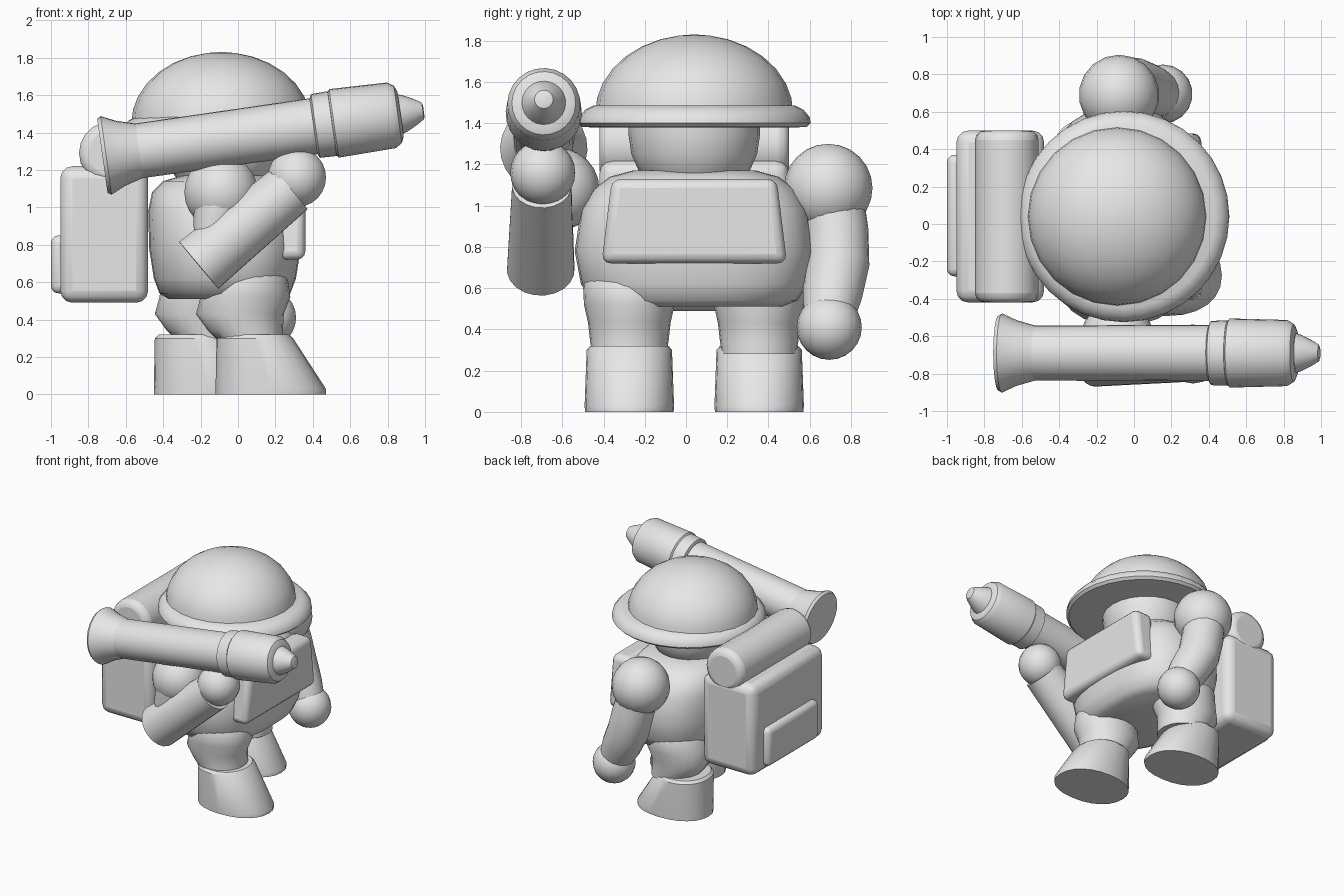
import bpy, bmesh
from math import sin, cos, pi, radians
from mathutils import Vector

cube = bpy.data.objects.get("Cube")
if cube:
    bpy.data.objects.remove(cube, do_unlink=True)

grey = bpy.data.materials.new("plain_grey")
grey.use_nodes = True
grey.diffuse_color = (0.8, 0.8, 0.8, 1)
grey.node_tree.nodes["Principled BSDF"].inputs["Base Color"].default_value = (0.8, 0.8, 0.8, 1)


def finish(name, bm, bevel=0, angle=35):
    """Turn a bmesh into a shaded object, optionally with rounded edges."""
    bmesh.ops.recalc_face_normals(bm, faces=bm.faces)
    mesh = bpy.data.meshes.new(name)
    bm.to_mesh(mesh)
    bm.free()
    mesh.materials.append(grey)
    ob = bpy.data.objects.new(name, mesh)
    bpy.context.collection.objects.link(ob)
    if bevel:
        mod = ob.modifiers.new("round", "BEVEL")
        mod.width, mod.segments = bevel, 3
        mod.limit_method = "ANGLE"
        mod.angle_limit = radians(40)
    bpy.ops.object.select_all(action="DESELECT")
    ob.select_set(True)
    bpy.context.view_layer.objects.active = ob
    bpy.ops.object.shade_smooth_by_angle(angle=radians(angle))
    return ob


def skin(bm, rings):
    """Bridge equal rings of points and cap both ends."""
    loops = [[bm.verts.new(p) for p in ring] for ring in rings]
    n = len(loops[0])
    for a, b in zip(loops, loops[1:]):
        for i in range(n):
            bm.faces.new((a[i], a[(i + 1) % n], b[(i + 1) % n], b[i]))
    bm.faces.new(loops[0])
    bm.faces.new(loops[-1])


def loft(name, layers, power=2, sides=24, bevel=0, angle=35):
    """Stack (z, cx, cy, rx, ry) superellipses."""
    def sp(v):
        return abs(v) ** (2 / power) * (1 if v >= 0 else -1)
    bm = bmesh.new()
    turn = [2 * pi * i / sides for i in range(sides)]
    skin(bm, [[(x + rx * sp(cos(t)), y + ry * sp(sin(t)), z) for t in turn]
              for z, x, y, rx, ry in layers])
    return finish(name, bm, bevel, angle)


def tube(name, points, radii, sides=20, bevel=0, angle=35):
    """Round tube through points, each with its own radius."""
    pts = [Vector(p) for p in points]
    bm, rings = bmesh.new(), []
    for i, p in enumerate(pts):
        d = (pts[min(i + 1, len(pts) - 1)] - pts[max(i - 1, 0)]).normalized()
        u = d.cross(Vector((0.3, 1, 0))).normalized()
        v = d.cross(u)
        rings.append([p + radii[i] * (u * cos(2 * pi * k / sides) + v * sin(2 * pi * k / sides))
                      for k in range(sides)])
    skin(bm, rings)
    return finish(name, bm, bevel, angle)


def ball(name, centre, r):
    bm = bmesh.new()
    bmesh.ops.create_uvsphere(bm, u_segments=18, v_segments=12, radius=r)
    bmesh.ops.translate(bm, vec=centre, verts=bm.verts)
    return finish(name, bm, angle=60)


def box(name, lo, hi, bevel, taper=0):
    """Rounded box; taper narrows its top in y."""
    bm = bmesh.new()
    bmesh.ops.create_cube(bm, size=1)
    for v in bm.verts:
        f = v.co + Vector((0.5, 0.5, 0.5))
        top = f.z > 0.5
        v.co = [a + (b - a) * t for a, b, t in zip(lo, hi, f)]
        if top:
            v.co.y += taper * (1 if f.y < 0.5 else -1)
    return finish(name, bm, bevel)


MID = 0.04  # body centre line in y

# Torso, head and chest pouch
loft("torso", [(0.51, -0.07, MID, 0.30, 0.43), (0.54, -0.07, MID, 0.35, 0.50),
               (0.62, -0.07, MID, 0.38, 0.55), (0.78, -0.07, MID, 0.405, 0.58),
               (0.98, -0.08, MID, 0.40, 0.55), (1.08, -0.09, MID, 0.37, 0.49),
               (1.14, -0.09, MID, 0.31, 0.41), (1.17, -0.08, MID, 0.22, 0.30)],
     power=2.7, sides=32, angle=50)
loft("head", [(1.12, -0.08, MID, 0.22, 0.22), (1.17, -0.08, MID, 0.26, 0.27),
              (1.25, -0.08, MID, 0.30, 0.305), (1.35, -0.08, MID, 0.315, 0.32),
              (1.45, -0.08, MID, 0.315, 0.32)], angle=50)
box("chest_pouch", (0.19, -0.41, 0.72), (0.36, 0.49, 1.13), 0.045, taper=0.05)

# Helmet brim and dome
loft("helmet_brim", [(z, -0.055, MID, r, r) for z, r in
                     ((1.38, 0.50), (1.382, 0.545), (1.40, 0.565), (1.43, 0.56),
                      (1.465, 0.53), (1.485, 0.49))], sides=32)
arc = [radians(a) for a in (0, 11, 22, 34, 46, 58, 70, 81, 88)]
loft("helmet_dome", [(1.45 + 0.38 * sin(a), -0.09, MID, 0.48 * cos(a), 0.48 * cos(a))
                     for a in arc], angle=50)

# Boots and legs: right one steps forward, left one back
for side, dy, step in (("right", -0.315, 0.0), ("left", 0.315, -0.33)):
    y = MID + dy
    loft(side + "_boot", [(0, 0.175 + step, y, 0.295, 0.215), (0.03, 0.175 + step, y, 0.295, 0.217),
                          (0.30, 0.09 + step, y, 0.205, 0.207), (0.32, 0.09 + step, y, 0.185, 0.19)],
         power=2.2)
    leg_x = 0.04 if side == "right" else -0.18
    loft(side + "_leg", [(0.28, leg_x + 0.03, y, 0.17, 0.18), (0.34, leg_x, y, 0.20, 0.19),
                         (0.43, leg_x - 0.03, y, 0.235, 0.20), (0.52, leg_x, y, 0.24, 0.22),
                         (0.62, leg_x, y, 0.225, 0.225), (0.70, leg_x, y, 0.17, 0.18)], angle=50)

# Left arm hangs down, bent a little forward
ball("left_shoulder", (-0.08, 0.69, 1.085), 0.215)
tube("left_arm", [(-0.08, 0.71, 1.05), (-0.04, 0.73, 0.88), (0.0, 0.735, 0.72),
                  (0.08, 0.71, 0.57), (0.15, 0.69, 0.44)], [0.15, 0.155, 0.155, 0.145, 0.12], angle=60)
ball("left_hand", (0.155, 0.695, 0.41), 0.158)

# Right arm folds up to hold the launcher
ball("right_shoulder", (-0.09, -0.62, 1.08), 0.20)
tube("right_upper_arm", [(-0.09, -0.65, 1.08), (-0.13, -0.70, 0.88), (-0.17, -0.70, 0.72)],
     [0.15, 0.11, 0.06])
tube("right_forearm", [(-0.21, -0.705, 0.69), (0.28, -0.70, 1.10)], [0.165, 0.145])
ball("right_hand", (0.315, -0.695, 1.16), 0.158)

# Backpack, its pocket and the bedroll on top
box("backpack", (-0.95, -0.42, 0.49), (-0.48, 0.50, 1.22), 0.065)
box("backpack_pocket", (-1.0, -0.28, 0.54), (-0.90, 0.37, 0.85), 0.04)
tube("bedroll", [(-0.68, -0.42, 1.29), (-0.68, 0.50, 1.29)], [0.17, 0.17], bevel=0.05)

# Shoulder launcher, turned around a tilted axis
tilt = radians(8)
parts = {
    "launcher_flare": ((0, 0.20), (0.02, 0.212), (0.10, 0.175), (0.20, 0.147), (0.22, 0.14)),
    "launcher_tube": ((0.10, 0.147), (1.18, 0.151)),
    "launcher_collar": ((1.14, 0.15), (1.15, 0.172), (1.24, 0.175), (1.25, 0.16)),
    "launcher_warhead": ((1.235, 0.165), (1.25, 0.185), (1.56, 0.177), (1.595, 0.155), (1.61, 0.12)),
    "launcher_nose": ((1.60, 0.11), (1.64, 0.095), (1.69, 0.07), (1.73, 0.045), (1.735, 0.03)),
}
for name, prof in parts.items():
    tube(name, [(-0.725 + t * cos(tilt), -0.69, 1.275 + t * sin(tilt)) for t, r in prof],
         [r for t, r in prof], sides=24, angle=32)
